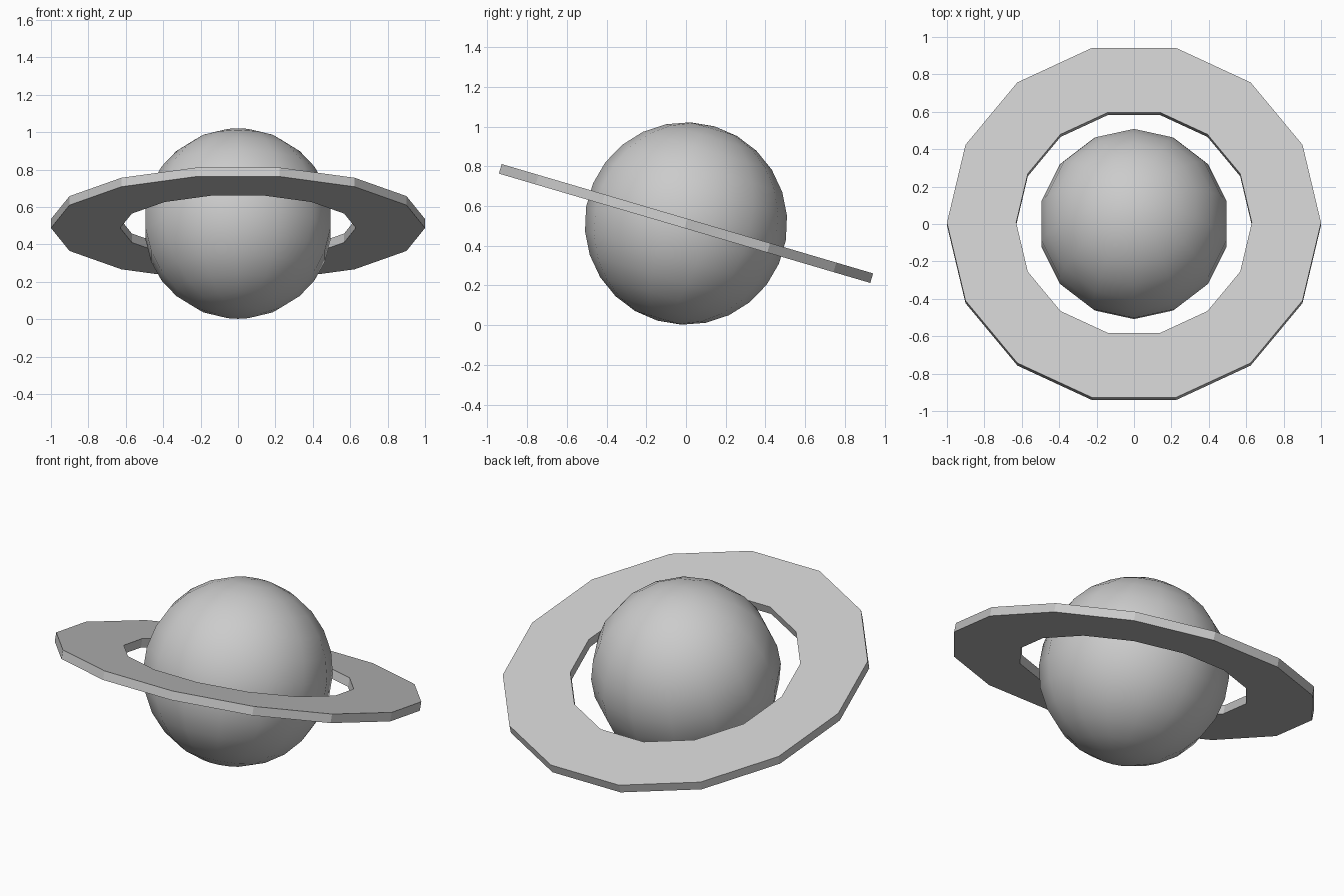
import bpy, bmesh, math

if "Cube" in bpy.data.objects:
    bpy.data.objects.remove(bpy.data.objects["Cube"])

TILT = math.radians(-16.4)
SIDES = 14
CENTRE_Z = 0.512

# planet ball, tilted with the ring, smooth shaded
bpy.ops.mesh.primitive_uv_sphere_add(segments=SIDES, ring_count=13, radius=0.51,
                                     location=(0, 0, CENTRE_Z), rotation=(TILT, 0, 0))
planet = bpy.context.object
planet.name = "planet"
bpy.ops.object.shade_smooth()

# flat ring: rectangular section swept round the axis
bm = bmesh.new()
section = [(0.63, -0.025), (1.0, -0.025), (1.0, 0.025), (0.63, 0.025)]
loops = []
for i in range(SIDES):
    a = 2 * math.pi * i / SIDES
    loops.append([bm.verts.new((r * math.cos(a), r * math.sin(a), z)) for r, z in section])
for i in range(SIDES):
    p, q = loops[i], loops[(i + 1) % SIDES]
    for k in range(4):
        n = (k + 1) % 4
        bm.faces.new((p[k], q[k], q[n], p[n]))
bmesh.ops.recalc_face_normals(bm, faces=bm.faces)
mesh = bpy.data.meshes.new("ring")
bm.to_mesh(mesh)
bm.free()
ring = bpy.data.objects.new("ring", mesh)
ring.location = (0, 0, CENTRE_Z)
ring.rotation_euler = (TILT, 0, 0)
bpy.context.collection.objects.link(ring)
